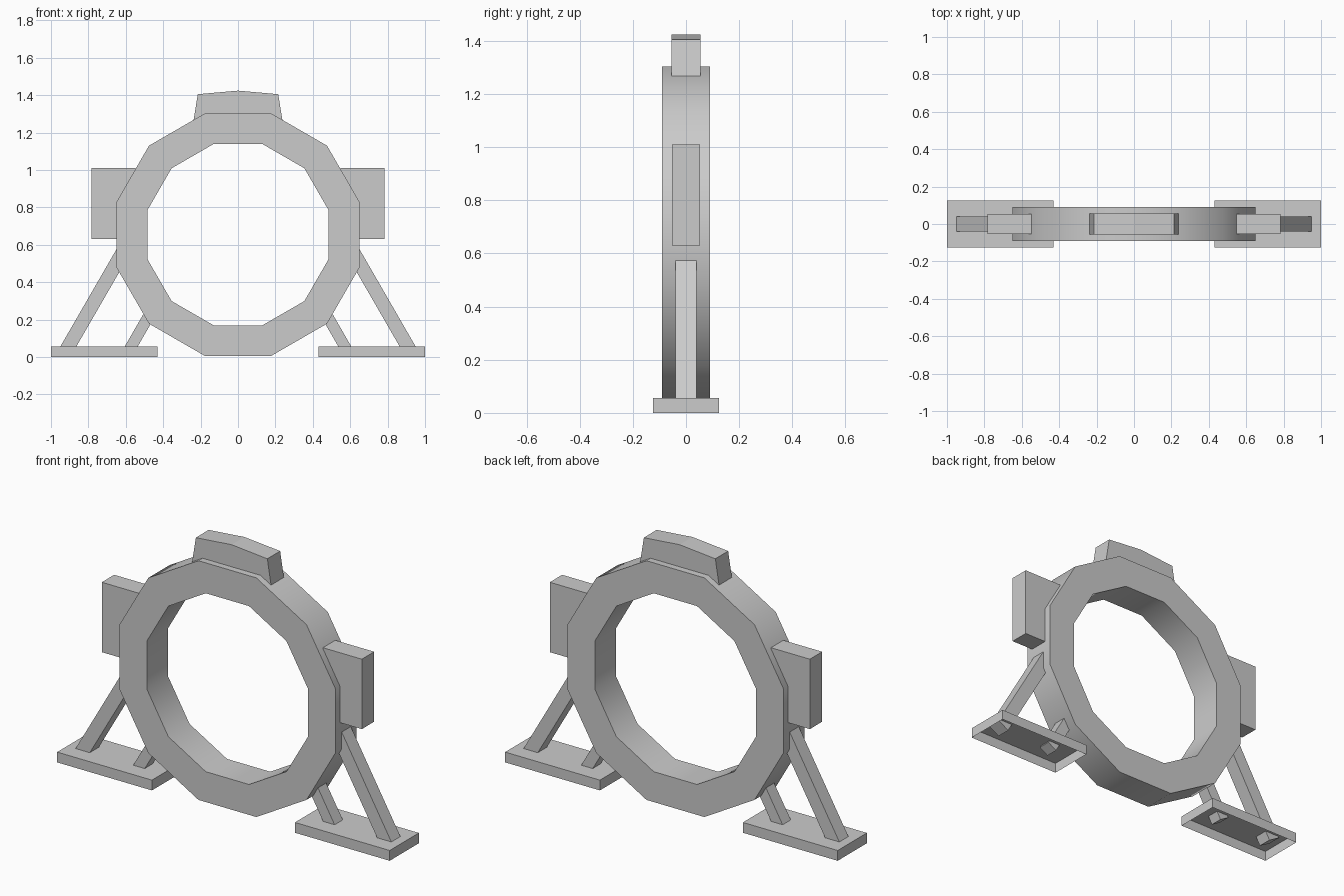
import bpy, bmesh
from math import cos, sin, radians
from mathutils import Vector

if "Cube" in bpy.data.objects:
    bpy.data.objects.remove(bpy.data.objects["Cube"])


def finish(name, bm):
    bmesh.ops.recalc_face_normals(bm, faces=bm.faces)
    me = bpy.data.meshes.new(name)
    bm.to_mesh(me)
    bm.free()
    ob = bpy.data.objects.new(name, me)
    bpy.context.collection.objects.link(ob)
    return ob


def extrude_profile(name, pts, half_y):
    """Closed prism from an x-z outline, centred on y = 0."""
    bm = bmesh.new()
    front = [bm.verts.new((x, -half_y, z)) for x, z in pts]
    back = [bm.verts.new((x, half_y, z)) for x, z in pts]
    bm.faces.new(front)
    bm.faces.new(back)
    n = len(pts)
    for i in range(n):
        j = (i + 1) % n
        bm.faces.new((front[i], front[j], back[j], back[i]))
    return finish(name, bm)


def rect(x0, x1, z0, z1):
    return [(x0, z0), (x1, z0), (x1, z1), (x0, z1)]


def strut_outline(foot, top, width):
    a, b = Vector(foot), Vector(top)
    d = (b - a).normalized()
    n = Vector((-d.y, d.x)) * width / 2
    return [tuple(p) for p in (a - n, a + n, b + n, b - n)]


# Twelve-sided ring with flat top and bottom
CENTRE, OUTER, INNER, DEPTH, SIDES = 0.654, 0.673, 0.502, 0.091, 12
bm = bmesh.new()
rows = []
for i in range(SIDES):
    a = radians(15 + 30 * i)
    rows.append([bm.verts.new((r * cos(a), y, CENTRE + r * sin(a)))
                 for r, y in ((OUTER, -DEPTH), (OUTER, DEPTH),
                              (INNER, DEPTH), (INNER, -DEPTH))])
for i in range(SIDES):
    p, q = rows[i], rows[(i + 1) % SIDES]
    for k in range(4):
        m = (k + 1) % 4
        bm.faces.new((p[k], q[k], q[m], p[m]))
ring = finish("ring", bm)
bpy.context.view_layer.objects.active = ring
ring.select_set(True)
bpy.ops.object.shade_smooth_by_angle(angle=radians(35))
ring.select_set(False)

# Crown block on top
extrude_profile("top_block", [(-0.24, 1.25), (0.24, 1.25), (0.215, 1.405),
                              (0, 1.424), (-0.215, 1.405)], 0.055)

# Side blocks, feet and struts, mirrored left and right
for side, s in (("left", -1), ("right", 1)):
    def flip(pts):
        return [(s * x, z) for x, z in pts]

    extrude_profile(side + "_block", flip(rect(0.548, 0.782, 0.63, 1.01)), 0.053)
    extrude_profile(side + "_outer_strut",
                    flip(strut_outline((0.922, 0.03), (0.619, 0.555), 0.074)), 0.039)
    extrude_profile(side + "_inner_strut",
                    flip(strut_outline((0.586, 0.03), (0.465, 0.24), 0.06)), 0.035)

    # Foot plate, hollow underneath
    foot = extrude_profile(side + "_foot", flip(rect(0.43, 1.0, 0, 0.056)), 0.125)
    bm = bmesh.new()
    bm.from_mesh(foot.data)
    under = [f for f in bm.faces if f.normal.z < -0.9]
    bmesh.ops.delete(bm, geom=under, context='FACES')
    bm.to_mesh(foot.data)
    bm.free()
